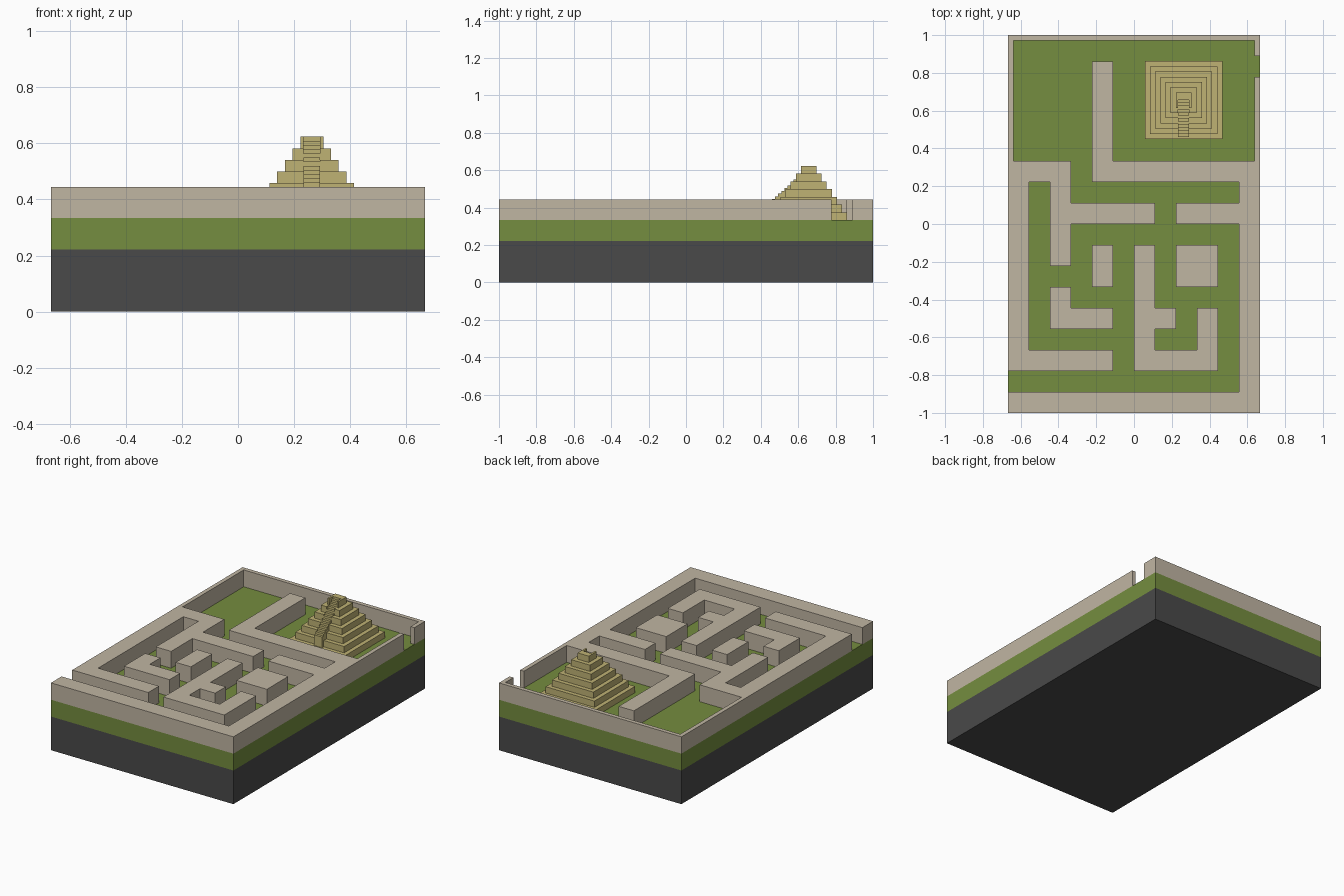
import bpy, bmesh

cube = bpy.data.objects.get("Cube")
if cube:
    bpy.data.objects.remove(cube, do_unlink=True)

CELL = 1 / 9                      # maze cell size
FLOOR, WALL_TOP = 3 * CELL, 4 * CELL


def material(name, r, g, b):
    m = bpy.data.materials.new(name)
    m.diffuse_color = (r, g, b, 1)
    m.use_nodes = True
    bsdf = next(n for n in m.node_tree.nodes if n.type == 'BSDF_PRINCIPLED')
    bsdf.inputs["Base Color"].default_value = (r, g, b, 1)
    bsdf.inputs["Roughness"].default_value = 0.9
    return m


rock = material("dark rock", 0.068, 0.068, 0.068)
grass = material("grass green", 0.178, 0.266, 0.050)
stone = material("pale stone", 0.53, 0.465, 0.365)
sand = material("sandstone", 0.52, 0.445, 0.175)


def finish(name, bm, mat):
    bmesh.ops.recalc_face_normals(bm, faces=bm.faces)
    me = bpy.data.meshes.new(name)
    bm.to_mesh(me)
    bm.free()
    ob = bpy.data.objects.new(name, me)
    me.materials.append(mat)
    bpy.context.collection.objects.link(ob)
    return ob


def stack(name, tiers, cx, cy, mat):
    """Closed solid of stacked rectangular tiers: (half x, half y, z0, z1)."""
    bm = bmesh.new()
    loops = []
    for hx, hy, z0, z1 in tiers:
        for z in (z0, z1):
            loops.append([bm.verts.new((cx + sx * hx, cy + sy * hy, z))
                          for sx, sy in ((-1, -1), (1, -1), (1, 1), (-1, 1))])
    for a, b in zip(loops, loops[1:]):
        for i in range(4):
            j = (i + 1) % 4
            bm.faces.new((a[i], a[j], b[j], b[i]))
    bm.faces.new(loops[0][::-1])
    bm.faces.new(loops[-1])
    return finish(name, bm, mat)


def prism(name, profile, x0, x1, mat):
    """Side profile of (y, z) points extruded along x."""
    bm = bmesh.new()
    face = bm.faces.new([bm.verts.new((x0, y, z)) for y, z in profile])
    out = bmesh.ops.extrude_face_region(bm, geom=[face], use_keep_orig=True)
    verts = [g for g in out["geom"] if isinstance(g, bmesh.types.BMVert)]
    bmesh.ops.translate(bm, verts=verts, vec=(x1 - x0, 0, 0))
    return finish(name, bm, mat)


# Ground layers
stack("rock_base", [(6 * CELL, 1, 0, 2 * CELL)], 0, 0, rock)
stack("grass_layer", [(6 * CELL, 1, 2 * CELL, FLOOR)], 0, 0, grass)

# Maze plan, rows 6 to 17 counted from the back ('#' is wall)
MAZE = ["###.########",
        "#.#........#",
        "#.#####.####",
        "#.#........#",
        "#.#.#.#.##.#",
        "#...#.#.##.#",
        "#.#...#....#",
        "#.###.##.#.#",
        "#.....#..#.#",
        "#####.####.#",
        "...........#",
        "############"]
THIN = 0.25                       # courtyard wall thickness, in cells
GAP = (1.0, 2.0)                  # side exit of the courtyard, in rows


def is_wall(u, v):
    if v > 6:
        return MAZE[int(v) - 6][int(u)] == '#'
    if u > 12 - THIN:
        return not GAP[0] < v < GAP[1]
    return u < THIN or v < THIN or (4 < u < 5 and v > 1.25)


# Walls: fill the plan cells, raise them, then merge the flat faces
us = sorted(list(range(13)) + [THIN, 12 - THIN])
vs = sorted(list(range(19)) + [THIN, 1.25])
bm = bmesh.new()
for u0, u1 in zip(us, us[1:]):
    for v0, v1 in zip(vs, vs[1:]):
        if is_wall((u0 + u1) / 2, (v0 + v1) / 2):
            bm.faces.new([bm.verts.new(((u - 6) * CELL, 1 - v * CELL, FLOOR))
                          for u, v in ((u0, v1), (u1, v1), (u1, v0), (u0, v0))])
bmesh.ops.remove_doubles(bm, verts=bm.verts, dist=1e-4)
top = bmesh.ops.extrude_face_region(bm, geom=bm.faces[:])["geom"]
bmesh.ops.translate(bm, verts=[g for g in top if isinstance(g, bmesh.types.BMVert)],
                    vec=(0, 0, WALL_TOP - FLOOR))
bmesh.ops.dissolve_limit(bm, angle_limit=0.01, verts=bm.verts, edges=bm.edges)
finish("maze_walls", bm, stone)

# Stepped pyramid with seven tiers
PX, PY, RISE = 0.263, 0.656, 0.0415
tiers = []
for i in range(7):
    half = 0.206 - 0.0275 * i
    tiers.append((half, half, FLOOR + RISE * i, FLOOR + RISE * (i + 1)))
pyramid = stack("pyramid", tiers, PX, PY, sand)

# Staircase climbing the front and cutting into the upper tiers
PEAK, RUN, STEP, COUNT = FLOOR + 7 * RISE, 0.0163, 0.0149, 12
treads = []
for j in range(1, COUNT + 1):
    z = PEAK - STEP * j
    treads += [(PY - RUN * (j - 1), z), (PY - RUN * j, z)]
X0, X1 = PX - 0.029, PX + 0.029
foot = FLOOR + 0.03
prism("pyramid_stairs", treads + [(treads[-1][0], foot), (PY, foot)], X0, X1, sand)

# Clear the tiers above the treads
lowered = [(y, z - 0.002) for y, z in treads]
cutter = prism("stair_cutter", lowered + [(treads[-1][0], 0.75), (PY, 0.75)],
               X0, X1, sand)
cutter.hide_render = True
mod = pyramid.modifiers.new("stair_notch", 'BOOLEAN')
mod.operation, mod.solver, mod.object = 'DIFFERENCE', 'EXACT', cutter
bpy.context.view_layer.objects.active = pyramid
bpy.ops.object.modifier_apply(modifier=mod.name)
bpy.data.objects.remove(cutter, do_unlink=True)
